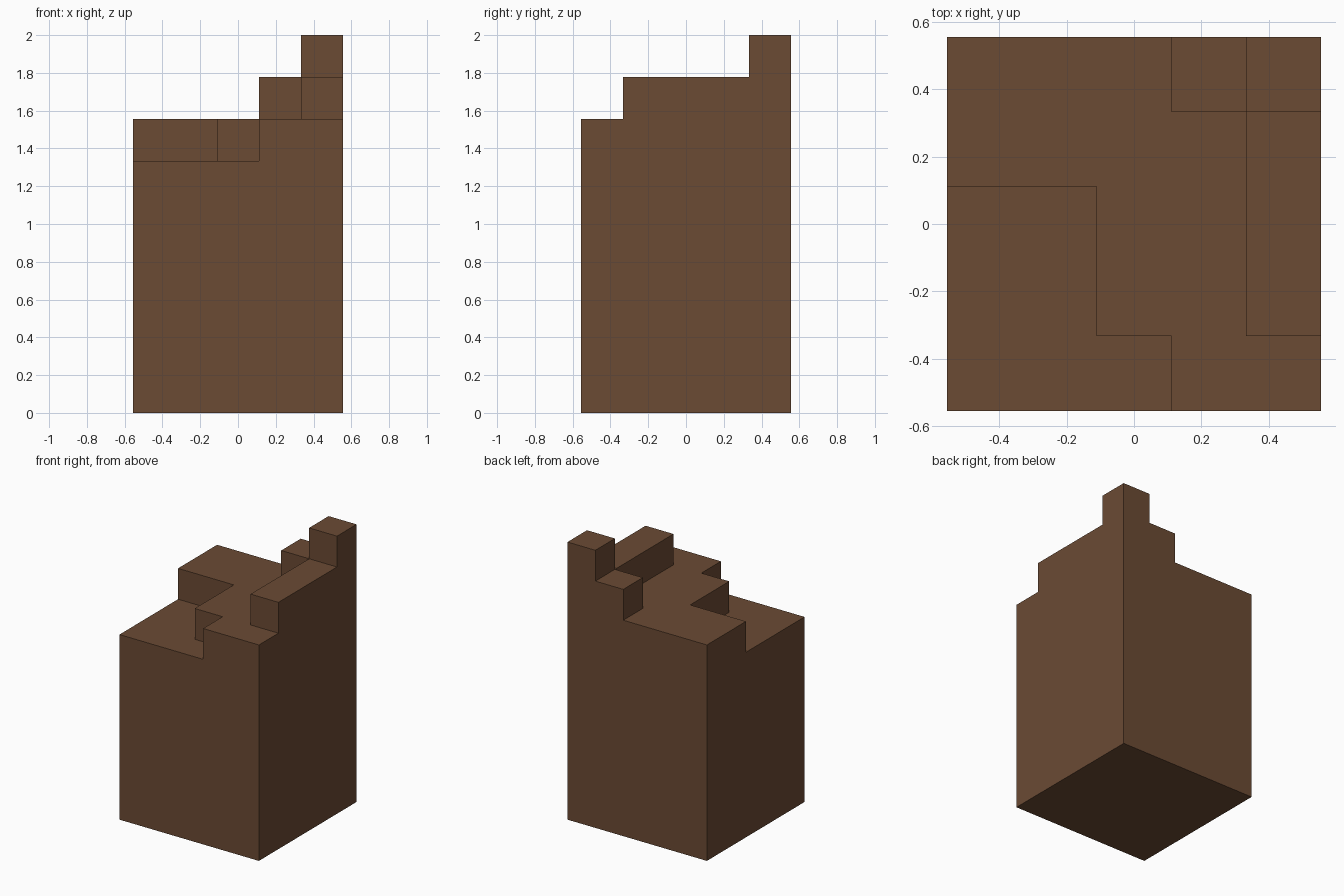
import bpy, bmesh
from mathutils import Vector

cube = bpy.data.objects.get("Cube")
if cube:
    bpy.data.objects.remove(cube, do_unlink=True)

CELLS = 5
UNIT = 2 / 9
# Height of every column in units, one row per step from front to back
HEIGHTS = ["66677", "66778", "66778", "77778", "77789"]


def filled(x, y, z):
    return 0 <= x < CELLS and 0 <= y < CELLS and 0 <= z < int(HEIGHTS[y][x])


def add_side(bm, centre, axis, sign):
    """Add one square of the block's skin, facing along the axis."""
    normal, u, v = (Vector([float(i == (axis + k) % 3) for i in range(3)])
                    for k in range(3))
    corners = [(-1, -1), (1, -1), (1, 1), (-1, 1)][::sign]
    mid = centre + normal * sign / 2
    bm.faces.new([bm.verts.new((mid + u * a / 2 + v * b / 2) * UNIT)
                  for a, b in corners])


# Brown bark
brown = bpy.data.materials.new("brown")
brown.use_nodes = True
colour = (0.147, 0.069, 0.034, 1)
brown.diffuse_color = colour
brown.node_tree.nodes["Principled BSDF"].inputs["Base Color"].default_value = colour

# Stump with a stepped, broken top: only the outer skin is made
bm = bmesh.new()
for y, row in enumerate(HEIGHTS):
    for x, height in enumerate(row):
        for z in range(int(height)):
            centre = Vector((x - CELLS // 2, y - CELLS // 2, z + 0.5))
            for axis in range(3):
                for sign in (-1, 1):
                    cell = [x, y, z]
                    cell[axis] += sign
                    if not filled(*cell):
                        add_side(bm, centre, axis, sign)

# Merge the squares into clean flat faces
bmesh.ops.remove_doubles(bm, verts=bm.verts, dist=0.001)
bmesh.ops.dissolve_limit(bm, angle_limit=0.01, verts=bm.verts, edges=bm.edges)

mesh = bpy.data.meshes.new("broken_stump")
bm.to_mesh(mesh)
bm.free()
mesh.materials.append(brown)
stump = bpy.data.objects.new("broken_stump", mesh)
bpy.context.collection.objects.link(stump)
